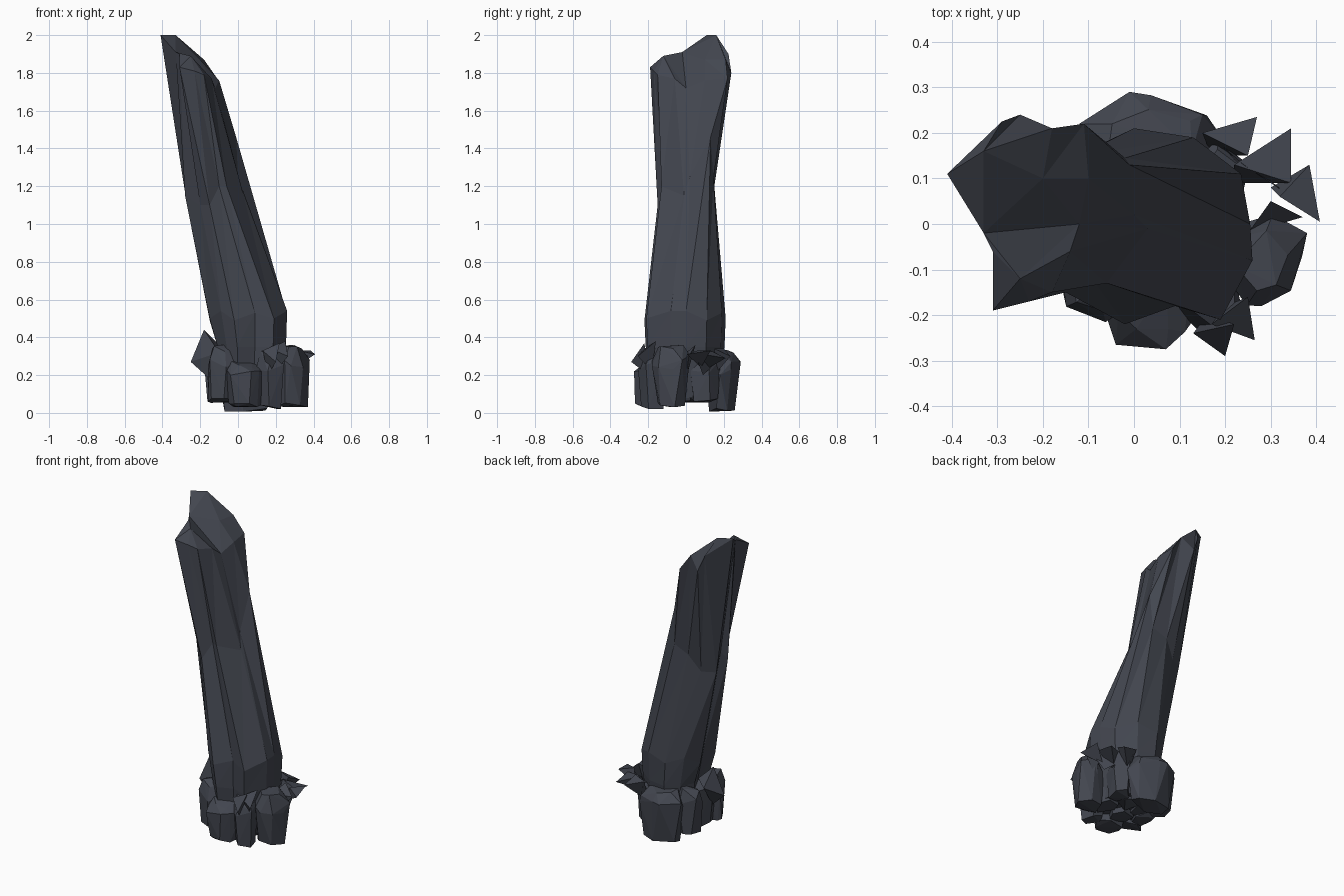
import bpy, bmesh, math, random

random.seed(4)

slate = bpy.data.materials.new("dark slate")
slate.diffuse_color = (0.056, 0.062, 0.08, 1)


def finish(bm, name):
    bmesh.ops.recalc_face_normals(bm, faces=bm.faces)
    mesh = bpy.data.meshes.new(name)
    bm.to_mesh(mesh)
    bm.free()
    mesh.materials.append(slate)
    obj = bpy.data.objects.new(name, mesh)
    bpy.context.collection.objects.link(obj)
    return obj


def hull(name, points):
    bm = bmesh.new()
    for p in points:
        bm.verts.new(p)
    bmesh.ops.convex_hull(bm, input=bm.verts)
    loose = [v for v in bm.verts if not v.link_faces]
    bmesh.ops.delete(bm, geom=loose, context='VERTS')
    return finish(bm, name)


def rock(name, cx, cy, hx, hy, z0, z1, sides=6, turn=0.3, extra=()):
    """Chipped upright block: three jittered rings wrapped in a hull."""
    pts = list(extra)
    for t, s in ((0, 0.8), (0.75, 1.0), (1, 0.68)):
        for i in range(sides):
            a = turn + math.tau * (i + random.uniform(-.15, .15)) / sides
            k = s * random.uniform(0.94, 1.06)
            z = z0 + (z1 - z0) * t
            if t == 0:
                z += random.uniform(0, 0.03)
            elif t < 1:
                z += random.uniform(-0.05, 0.03)
            else:
                z -= random.uniform(0, 0.05)
            pts.append((cx + hx * k * math.cos(a), cy + hy * k * math.sin(a), z))
    return hull(name, pts)


# Leaning fluted pillar: outlines run counter-clockwise from +x
low = [(.255, 0), (.235, .11), (.13, .19), (0, .21), (-.10, .16), (-.15, .07), (-.12, 0),
       (-.15, -.08), (-.09, -.17), (-.02, -.22), (.09, -.18), (.19, -.21), (.26, -.08)]
mid = [(0, .02, 1.25), (-.01, .13, 1.46), (-.02, .145, 1.24), (-.12, .15, 1.2), (-.19, .12, 1.1),
       (-.27, .08, 1.1), (-.25, .01, 1.2), (-.28, -.02, 1.15), (-.20, -.10, 1.1),
       (-.15, -.15, 1.1), (-.10, -.11, 1.2), (-.06, -.13, 1.2), (.03, -.01, 1.15)]
top = [(-.12, .0, 1.72), (-.10, .10, 1.76), (-.11, .22, 1.77), (-.18, .21, 1.87),
       (-.25, .24, 1.80), (-.29, .225, 1.90), (-.41, .11, 2.0), (-.33, -.02, 1.91),
       (-.31, -.06, 1.90), (-.31, -.19, 1.83), (-.23, -.17, 1.81), (-.18, -.15, 1.79),
       (-.14, -.06, 1.77)]
n = len(low)
wob = [0.03, -0.02, 0.02, -0.01]


def shrink(left, right, z):
    return [(.06 + (x - .06) * (left if x < .06 else right), y * right, z) for x, y in low]


rings = [
    shrink(.74, .80, .08),
    shrink(.80, .97, .35),
    [(x, y, .51 + wob[i % 4]) for i, (x, y) in enumerate(low)],
    mid,
    top,
]
bm = bmesh.new()
vr = [[bm.verts.new(p) for p in r] for r in rings]
for a, b in zip(vr, vr[1:]):
    for i in range(n):
        j = (i + 1) % n
        bm.faces.new((a[i], a[j], b[j]))
        bm.faces.new((a[i], b[j], b[i]))
bm.faces.new(vr[0][::-1])
# Broken tip: two peaks with a valley between them
back = bm.verts.new((-.33, .16, 2.0))
shelf = bm.verts.new((-.20, .10, 1.87))
front = bm.verts.new((-.25, -.12, 1.89))
t = vr[-1]
for i in range(0, 3):
    bm.faces.new((t[i], t[i + 1], shelf))
bm.faces.new((t[3], back, shelf))
for i in range(3, 7):
    bm.faces.new((t[i], t[i + 1], back))
bm.faces.new((back, t[7], shelf))
bm.faces.new((t[7], t[0], shelf))
for i in range(7, n):
    bm.faces.new((t[i], t[(i + 1) % n], front))
bm.faces.new((t[0], t[7], front))
finish(bm, "leaning_pillar")

# Collar of upright blocks around the foot
rock("back_boulder", .04, .19, .15, .09, 0.0, .34, 6, .5,
     [(-.01, .29, .27), (.15, .24, .27), (.2, .18, .2), (-.12, .22, .28)])
rock("right_boulder", .28, -.08, .09, .10, .03, .36, 6, .2,
     [(.37, -.06, .03), (.28, -.18, .25), (.38, -.02, .28)])
rock("front_right_block", .17, -.17, .08, .08, .02, .34, 5, .9)
rock("front_block", .04, -.18, .11, .08, .03, .28, 6, .1,
     [(.07, -.275, .22), (-.04, -.265, .2), (.06, -.27, .05), (-.02, -.25, .05)])
rock("front_left_block", -.08, -.14, .085, .075, .05, .37, 6, .6, [(-.16, -.13, .06)])
rock("left_block", -.09, -.02, .08, .10, .05, .36, 6, .0)
rock("back_left_block", -.10, .11, .085, .08, .05, .36, 6, .4)
rock("back_right_block", .19, .10, .065, .09, .05, .33, 5, .3)
# Smaller blocks seen underneath
for k, (x, y) in enumerate([(.04, -.07), (.17, -.04), (.09, .06), (-.03, .03)]):
    rock(f"under_block_{k + 1}", x, y, .085, .085, .03 + .01 * k, .25, 5, k)

# Thin shards pointing outward from the collar
shards = [
    [(.15, .20, .34), (.27, .235, .30), (.25, .15, .34), (.17, .15, .20)],
    [(.22, .13, .33), (.345, .21, .29), (.345, .09, .31), (.22, .09, .22)],
    [(.16, .20, .30), (.24, .13, .33), (.345, .06, .28), (.30, .09, .20)],
    [(.32, .06, .33), (.385, .13, .33), (.408, .005, .31), (.30, .08, .24)],
    [(.25, -.02, .30), (.30, .05, .36), (.37, .015, .30), (.28, .0, .18)],
    [(.13, -.24, .33), (.20, -.29, .27), (.22, -.22, .37), (.16, -.20, .20)],
    [(.17, -.22, .34), (.265, -.255, .30), (.25, -.16, .38), (.20, -.18, .22)],
    [(-.25, -.03, .27), (-.18, -.02, .44), (-.18, .08, .34), (-.10, -.11, .32),
     (-.15, -.05, .18), (-.10, .02, .36)],
]
for k, s in enumerate(shards):
    hull(f"shard_{k + 1}", s)
